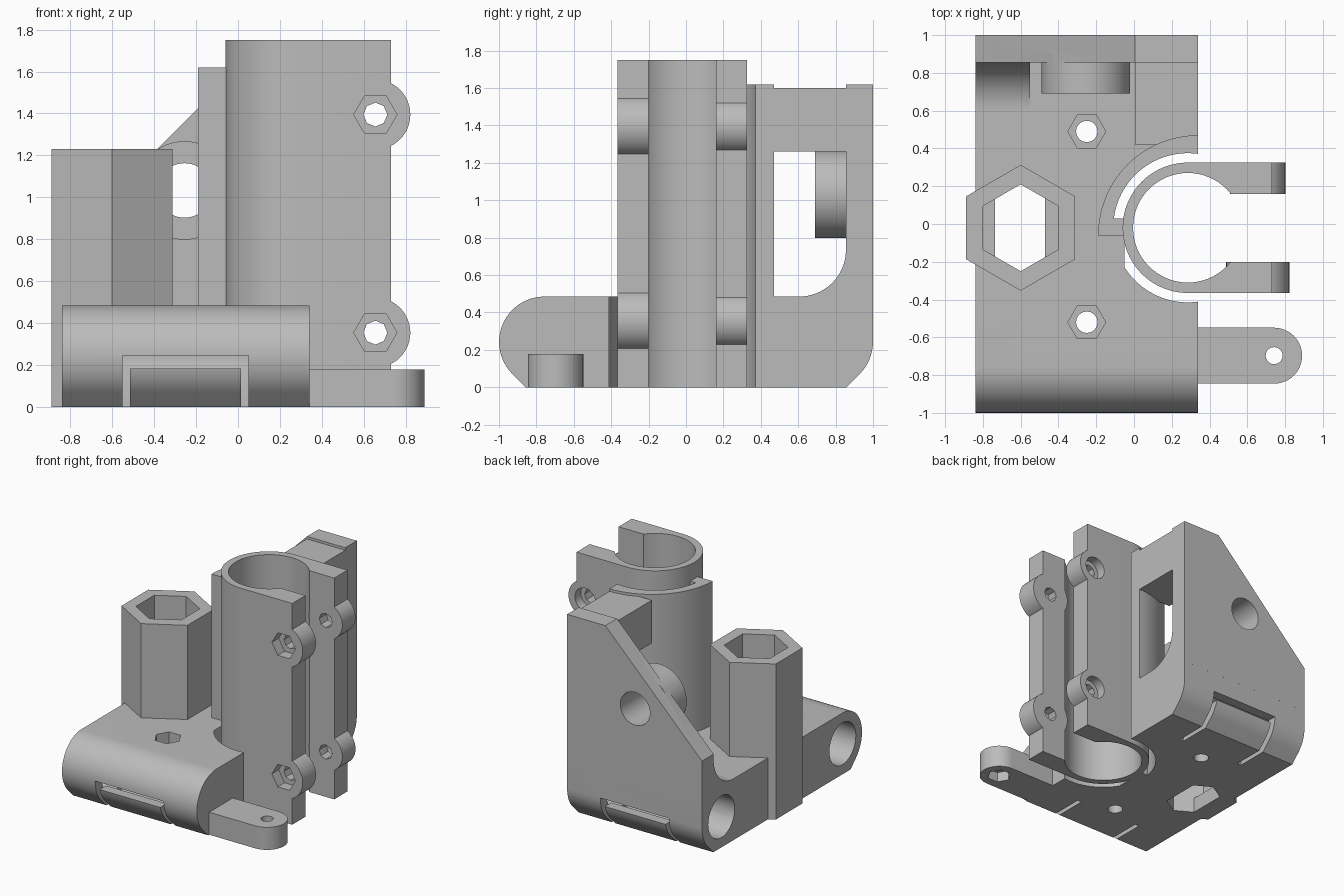
import bpy, bmesh, math
from mathutils import Vector

cube = bpy.data.objects.get("Cube")
if cube:
    bpy.data.objects.remove(cube, do_unlink=True)

mat = bpy.data.materials.new("plain grey plastic")
mat.use_nodes = True
mat.diffuse_color = (0.5, 0.5, 0.5, 1)
mat.node_tree.nodes["Principled BSDF"].inputs["Base Color"].default_value = (0.5, 0.5, 0.5, 1)


def prism(name, pts, axis, lo, hi):
    """Extrude a 2D profile along an axis; the profile uses the other two axes in order."""
    bm = bmesh.new()

    def place(p, d):
        return {"x": (d, p[0], p[1]), "y": (p[0], d, p[1]), "z": (p[0], p[1], d)}[axis]
    face = bm.faces.new([bm.verts.new(place(p, lo)) for p in pts])
    new = bmesh.ops.extrude_face_region(bm, geom=[face])["geom"]
    move = Vector(place((0, 0), hi - lo))
    bmesh.ops.translate(bm, verts=[v for v in new if isinstance(v, bmesh.types.BMVert)], vec=move)
    bmesh.ops.recalc_face_normals(bm, faces=bm.faces)
    mesh = bpy.data.meshes.new(name)
    bm.to_mesh(mesh)
    bm.free()
    mesh.materials.append(mat)
    ob = bpy.data.objects.new(name, mesh)
    bpy.context.collection.objects.link(ob)
    return ob


def arc(c, r, a0, a1, n=24):
    return [(c[0] + r * math.cos(math.radians(a0 + (a1 - a0) * i / n)),
             c[1] + r * math.sin(math.radians(a0 + (a1 - a0) * i / n))) for i in range(n + 1)]


def ring(c, r, n=48, turn=0):
    return arc(c, r, turn, turn + 360, n)[:-1]


def box(name, x, y, z):
    return prism(name, [(x[0], y[0]), (x[1], y[0]), (x[1], y[1]), (x[0], y[1])], "z", *z)


def combine(ob, others, op="DIFFERENCE"):
    """Apply booleans and delete the helper solids."""
    bpy.context.view_layer.objects.active = ob
    for other in others:
        other.hide_render = True
        mod = ob.modifiers.new("cut", "BOOLEAN")
        mod.operation, mod.solver, mod.object = op, "EXACT", other
        bpy.ops.object.modifier_apply(modifier=mod.name)
        bpy.data.objects.remove(other, do_unlink=True)


X0, X1 = -0.84, 0.34          # block ends
TOP = 0.485                   # block height
ROD = (0.757, 0.2425)         # rod axis
TUBE = (0.285, -0.02)         # clamp axis
HEX = (-0.6, -0.02)           # hex column axis


def clearance():
    """Gap around the clamp, left solid where clamp and block join."""
    r = 0.395
    a = math.degrees(math.asin(0.05 / r))
    b = math.degrees(math.acos(0.335 / r))
    pts = arc(TUBE, r, 180 - a, b - 180, 64)
    return prism("gap", pts + [(-0.05, 0.03)], "z", -0.1, 2)


def hex_bore():
    upper = prism("bore", ring(HEX, 0.23, 6, 30), "z", 0.12, 1.5)
    lower = prism("bore_low", ring(HEX, 0.23, 6, 30), "z", -0.1, 0.13)
    limit = box("limit", (-0.735, -0.47), (-0.4, 0.4), (-0.2, 0.5))
    combine(lower, [limit], "INTERSECT")
    return [upper, lower]


# Base block with rounded front and back rod housings
profile = arc((-ROD[0], ROD[1]), 0.2425, 90, 225) + [(-0.857, 0), (0.857, 0)]
profile += arc(ROD, 0.2425, -45, 0, 10) + [(1, TOP)]
base = prism("base_block", profile, "x", X0, X1)
cuts = [clearance()] + hex_bore()
for s in (-1, 1):
    cuts.append(prism("rod_hole", ring((s * ROD[0], ROD[1]), 0.165), "x", -1, 0.25))
    ys = sorted((s * 0.6, s * 1.1))
    for x in (-0.55, 0.015):
        cuts.append(box("tongue_slit", (x, x + 0.035), ys, (-0.1, 0.245)))
    cuts.append(box("tongue_top", (-0.53, 0.03), sorted((s * 0.76, s * 1.1)), (0.185, 0.245)))
    screw = (-0.25, s * 0.505 - 0.015)
    cuts.append(prism("screw", ring(screw, 0.057, 16), "z", -0.1, 1))
    cuts.append(prism("nut", ring(screw, 0.1, 6), "z", 0.37, 1))
combine(base, cuts)

# Hexagonal column
column = prism("hex_column", ring(HEX, 0.333, 6, 30), "z", 0, 1.23)
combine(column, hex_bore())

# Sloped back wall with round boss
wall = prism("back_wall", [(X0, 0.4), (X1, 0.4), (X1, 1.62), (0.005, 1.62), (X0, 0.775)],
             "y", 0.855, 1)
BOSS = (-0.255, 1.033)
combine(wall, [prism("boss", ring(BOSS, 0.235), "y", 0.69, 0.9)], "UNION")
combine(wall, [prism("boss_hole", ring(BOSS, 0.13), "y", 0.6, 1.1)])

# Fillets between block and back wall
fillet = [(0.86, TOP - 0.02)] + [(0.605, TOP - 0.02)]
fillet += arc((0.605, 0.735), 0.25, -90, 0) + [(0.86, 0.735)]
prism("right_fillet", fillet, "x", X0, -0.55)
prism("left_fillet", fillet, "x", 0.005, X1)

# Bridge between the curved wall and the back wall
box("bridge", (0.005, X1), (0.42, 0.86), (1.26, 1.6))

# Curved wall around the clamp
shell = prism("curved_wall", arc((X1, -0.06), 0.53, 180, 90, 40) + [(X1, -0.06)], "z", 0.0, 1.62)
combine(shell, [clearance()])

# Split tube clamp: tube, two arms and screw bosses
clamp = prism("tube_clamp", arc(TUBE, 0.345, 90, 270, 48) + [(0.73, -0.365), (0.73, 0.325)],
              "z", 0, 1.75)
combine(clamp, [prism("tube_bore", ring(TUBE, 0.29, 64), "z", -0.1, 2),
                box("split", (0.3, 1), (-0.2, 0.16), (-0.1, 2))])
for z in (0.355, 1.395):
    c = (0.655, z)
    combine(clamp, [prism("front_boss", ring(c, 0.167), "y", -0.365, -0.2),
                    prism("back_boss", ring(c, 0.146), "y", 0.16, 0.325)], "UNION")
    combine(clamp, [prism("bolt_hole", ring(c, 0.057, 8), "y", -0.5, 0.5),
                    prism("nut_trap", ring(c, 0.103, 6), "y", -0.5, -0.28),
                    prism("head_recess", ring(c, 0.09, 24), "y", 0.25, 0.5)])

# Side tab with rounded end
EYE = (0.742, -0.697)
tab = prism("side_tab", [(0.3, -0.845)] + arc(EYE, 0.148, -90, 90) + [(0.3, -0.549)], "z", 0, 0.178)
combine(tab, [prism("tab_hole", ring(EYE, 0.045, 20), "z", -0.1, 0.3),
              prism("tab_nut", ring(EYE, 0.09, 6), "z", -0.1, 0.08)])

# Smooth curved surfaces, keep edges sharp
bpy.ops.object.select_all(action="DESELECT")
for ob in bpy.context.scene.objects:
    if ob.type == "MESH" and mat.name in ob.data.materials:
        ob.select_set(True)
        bpy.context.view_layer.objects.active = ob
bpy.ops.object.shade_smooth_by_angle(angle=math.radians(30))
